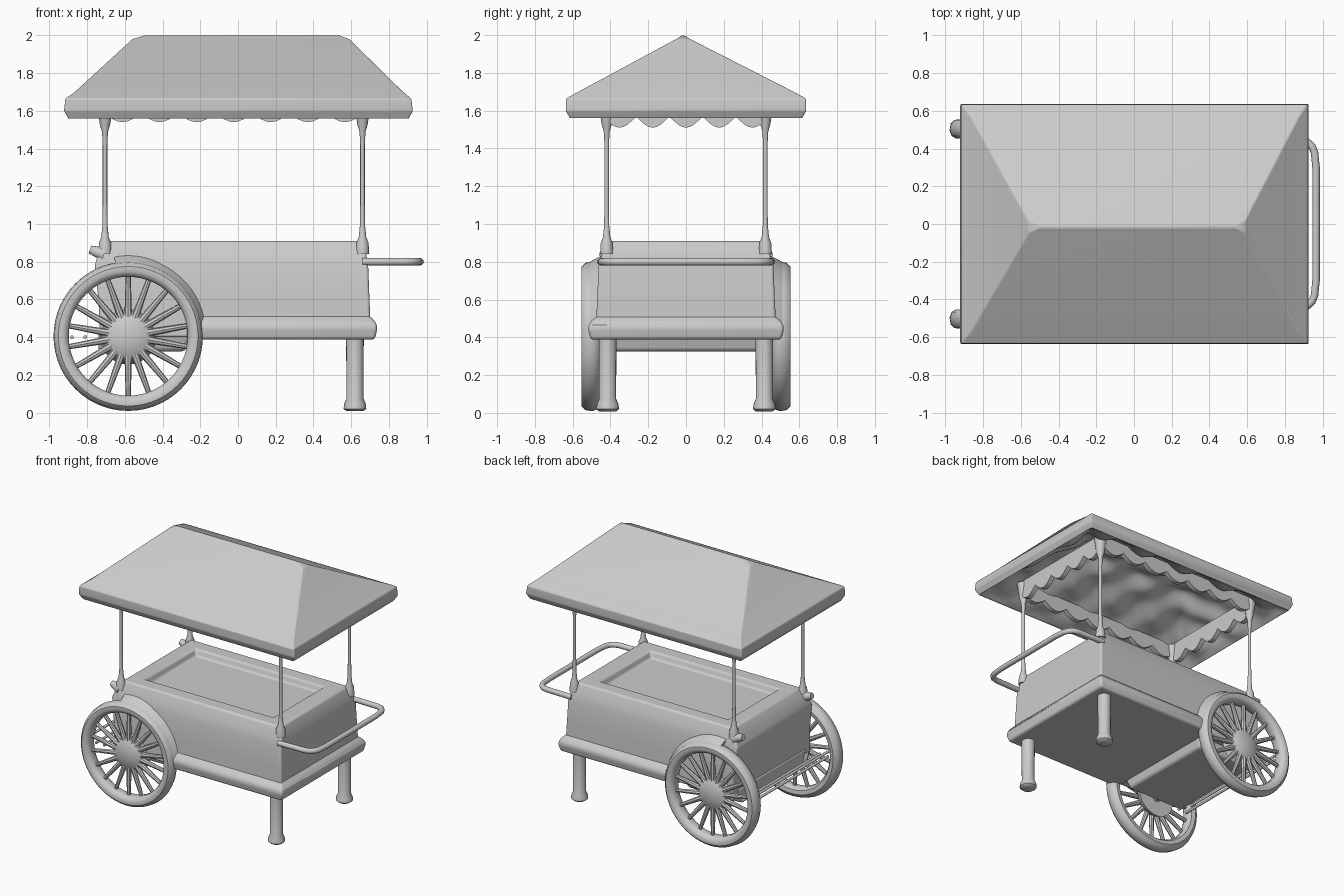
import bpy, bmesh, math
from mathutils import Vector

cube = bpy.data.objects.get("Cube")
if cube:
    bpy.data.objects.remove(cube, do_unlink=True)

grey = bpy.data.materials.new("plain grey")
grey.use_nodes = True
grey.diffuse_color = (0.6, 0.6, 0.6, 1)
grey.node_tree.nodes["Principled BSDF"].inputs["Base Color"].default_value = (0.6, 0.6, 0.6, 1)


def finish(name, bm, bevel=0, angle=40):
    bmesh.ops.recalc_face_normals(bm, faces=bm.faces)
    mesh = bpy.data.meshes.new(name)
    bm.to_mesh(mesh)
    bm.free()
    ob = bpy.data.objects.new(name, mesh)
    bpy.context.collection.objects.link(ob)
    mesh.materials.append(grey)
    if bevel:
        mod = ob.modifiers.new("soft edges", "BEVEL")
        mod.width, mod.segments, mod.limit_method = bevel, 4, "ANGLE"
        mod.angle_limit = math.radians(20)
    bpy.ops.object.select_all(action="DESELECT")
    ob.select_set(True)
    bpy.context.view_layer.objects.active = ob
    bpy.ops.object.shade_smooth_by_angle(angle=math.radians(angle))
    return ob


def bridge(bm, a, b):
    for i in range(len(a)):
        j = (i + 1) % len(a)
        bm.faces.new((a[i], a[j], b[j], b[i]))


def loft(name, levels, bevel, cap_bottom=True):
    """Stacked rectangles: (z, x min, x max, half depth, y centre)."""
    bm = bmesh.new()
    rings = [[bm.verts.new((x, y, z)) for x, y in
              ((x0, c - h), (x1, c - h), (x1, c + h), (x0, c + h))]
             for z, x0, x1, h, c in levels]
    for a, b in zip(rings, rings[1:]):
        bridge(bm, a, b)
    bm.faces.new(rings[-1])
    if cap_bottom:
        bm.faces.new(rings[0])
    return finish(name, bm, bevel)


def lathe(name, profile, centre, axis="Z", steps=24, closed=False, sweep=None):
    """Revolve (radius, height) points; sweep limits the arc in degrees."""
    bm = bmesh.new()
    start, end = sweep or (0, 360)
    count = steps + 1 if sweep else steps
    rings = []
    for i in range(count):
        t = math.radians(start + (end - start) * i / steps)
        ring = []
        for r, h in profile:
            u, v = r * math.cos(t), r * math.sin(t)
            p = (u, h, v) if axis == "Y" else (u, v, h)
            ring.append(bm.verts.new(Vector(p) + Vector(centre)))
        rings.append(ring)
    pairs = list(zip(rings, rings[1:])) + ([] if sweep else [(rings[-1], rings[0])])
    n = len(profile)
    for a, b in pairs:
        for k in range(n if closed else n - 1):
            m = (k + 1) % n
            bm.faces.new((a[k], a[m], b[m], b[k]))
    if sweep:
        bm.faces.new(rings[0])
        bm.faces.new(rings[-1])
    elif not closed:
        for k in (0, -1):
            bm.faces.new([r[k] for r in rings])
    return finish(name, bm)


def rod(bm, a, b, r1, r2, sides=10):
    a, b = Vector(a), Vector(b)
    turn = (b - a).to_track_quat("Z", "Y")
    rings = []
    for p, r in ((a, r1), (b, r2)):
        rings.append([bm.verts.new(p + turn @ Vector(
            (r * math.cos(math.tau * i / sides), r * math.sin(math.tau * i / sides), 0)))
            for i in range(sides)])
    bridge(bm, *rings)
    bm.faces.new(rings[0])
    bm.faces.new(rings[1])


# Cart body with a sunken tray in its top
loft("body", [(0.4, -0.73, 0.705, 0.48, 0), (0.6, -0.74, 0.697, 0.47, 0),
              (0.78, -0.76, 0.69, 0.463, 0), (0.84, -0.74, 0.68, 0.445, 0),
              (0.91, -0.69, 0.65, 0.415, 0), (0.91, -0.58, 0.52, 0.31, 0),
              (0.86, -0.56, 0.5, 0.29, 0)], 0.014)
loft("base_flange", [(0.388, -0.27, 0.725, 0.505, 0), (0.45, -0.27, 0.74, 0.52, 0),
                     (0.48, -0.27, 0.73, 0.508, 0), (0.515, -0.27, 0.695, 0.47, 0)], 0.018)
loft("axle_housing", [(0.325, -0.74, -0.28, 0.38, 0), (0.45, -0.74, -0.24, 0.42, 0)], 0.02)

# Hipped roof, open underneath
loft("roof", [(1.56, -0.9, 0.905, 0.615, 0), (1.6, -0.922, 0.927, 0.636, 0),
              (1.665, -0.915, 0.918, 0.634, 0), (1.7, -0.865, 0.875, 0.57, 0),
              (1.98, -0.56, 0.59, 0.035, -0.015),
              (1.998, -0.5, 0.54, 0.008, -0.015)], 0.018, cap_bottom=False)

# Gathered cloth lining that follows the roof from underneath
bm = bmesh.new()
bmesh.ops.create_grid(bm, x_segments=72, y_segments=50, size=1)
for v in bm.verts:
    x, y = v.co.x * 0.905, v.co.y * 0.615
    edge = min((0.905 - abs(x)) * 1.4, 0.615 - abs(y))
    lumps = 0.03 * math.sin(x * 17 + math.sin(y * 9)) * math.sin(y * 17)
    v.co = (x, y, 1.565 + min(edge, 0.56) * 0.5 + lumps * min(1, edge * 9))
finish("roof_lining", bm, angle=80)


def valance(name, a, b, top, drop, waves):
    """Hanging strip with a scalloped lower edge."""
    bm = bmesh.new()
    a, b = Vector(a), Vector(b)
    side = (b - a).cross(Vector((0, 0, 1))).normalized() * 0.018
    steps, rings = waves * 8, []
    for i in range(steps + 1):
        t = i / steps
        p = a.lerp(b, t)
        low = top - drop * (0.6 + 0.4 * abs(math.sin(math.pi * waves * t)))
        rings.append([bm.verts.new((q.x, q.y, z)) for q, z in
                      ((p + side, top), (p + side, low), (p - side, low), (p - side, top))])
    for r, s in zip(rings, rings[1:]):
        bridge(bm, r, s)
    bm.faces.new(rings[0])
    bm.faces.new(rings[-1])
    finish(name, bm)


# Scalloped strips hang in line with the posts
for x, tag in ((0.665, "left"), (-0.71, "right")):
    valance(tag + "_valance", (x, -0.44, 0), (x, 0.44, 0), 1.66, 0.15, 5)
for s, tag in ((1, "back"), (-1, "front")):
    valance(tag + "_valance", (-0.71, s * 0.43, 0), (0.665, s * 0.43, 0), 1.66, 0.12, 7)

# Roof posts, legs and wheel cross-sections
post = [(0.036, 0.84), (0.032, 0.9), (0.02, 0.93), (0.014, 0.99), (0.012, 1.1), (0.012, 1.42),
        (0.016, 1.49), (0.028, 1.53), (0.045, 1.65)]
leg = [(0.045, 0.008), (0.06, 0.02), (0.058, 0.045), (0.045, 0.075), (0.047, 0.42)]
rim = [(0.315, -0.025), (0.33, -0.045), (0.36, -0.05), (0.385, -0.035), (0.396, -0.005),
       (0.39, 0.03), (0.37, 0.05), (0.345, 0.052), (0.325, 0.04), (0.315, 0.02)]
fairing = [(0.36, -0.06), (0.43, -0.06), (0.41, -0.02), (0.39, 0.015), (0.36, 0.02)]
hub = [(0.15, -0.05), (0.13, 0.0), (0.1, 0.02), (0.05, 0.03), (0.02, 0.035)]

for s, tag in ((1, "back"), (-1, "front")):
    for x, end in ((-0.705, "right"), (0.66, "left")):
        lathe(f"{tag}_{end}_post", post, (x, s * 0.42, 0), steps=14)
    lathe(tag + "_leg", leg, (0.62, s * 0.415, 0), steps=20)
    # Wheel: rim, low hub, tapering spokes and a fairing that joins it to the body
    centre = Vector((-0.582, s * 0.502, 0.405))
    lathe(tag + "_wheel_rim", [(r, h * s) for r, h in rim], centre, "Y", 56, closed=True)
    lathe(tag + "_wheel_hub", [(r, h * s) for r, h in hub], centre, "Y", 32)
    lathe(tag + "_wheel_fairing", [(r, h * s) for r, h in fairing], centre,
          "Y", 24, closed=True, sweep=(8, 100))
    bm = bmesh.new()
    for i in range(18):
        t = math.tau * (i + 0.5) / 18
        d = Vector((math.cos(t), 0, math.sin(t)))
        rod(bm, centre + d * 0.1, centre + d * 0.335, 0.02, 0.013, 8)
    finish(tag + "_wheel_spokes", bm)
    # Small bracket beside the rear post
    bm = bmesh.new()
    rod(bm, (-0.71, s * 0.42, 0.84), (-0.785, s * 0.42, 0.865), 0.04, 0.022)
    finish(tag + "_post_bracket", bm)

# Axle and the thin cross rods between the wheels
bm = bmesh.new()
rod(bm, (-0.582, -0.5, 0.405), (-0.582, 0.5, 0.405), 0.035, 0.035, 16)
for x, z in ((-0.91, 0.46), (-0.88, 0.4), (-0.81, 0.4)):
    rod(bm, (x, -0.48, z), (x, 0.48, z), 0.01, 0.01)
finish("axle_rods", bm)

# Push handle: a bar with rounded corners
curve = bpy.data.curves.new("push_handle", "CURVE")
curve.dimensions, curve.bevel_depth, curve.bevel_resolution = "3D", 0.02, 4
curve.use_fill_caps = True
half = [(0.66, 0.45), (0.88, 0.445), (0.918, 0.435), (0.943, 0.412), (0.957, 0.38), (0.965, 0.3)]
path = half + [(x, -y) for x, y in reversed(half)]
line = curve.splines.new("POLY")
line.points.add(len(path) - 1)
for p, (x, y) in zip(line.points, path):
    p.co = (x, y, 0.8, 1)
    line.use_smooth = True
curve.materials.append(grey)
handle = bpy.data.objects.new("push_handle", curve)
bpy.context.collection.objects.link(handle)
